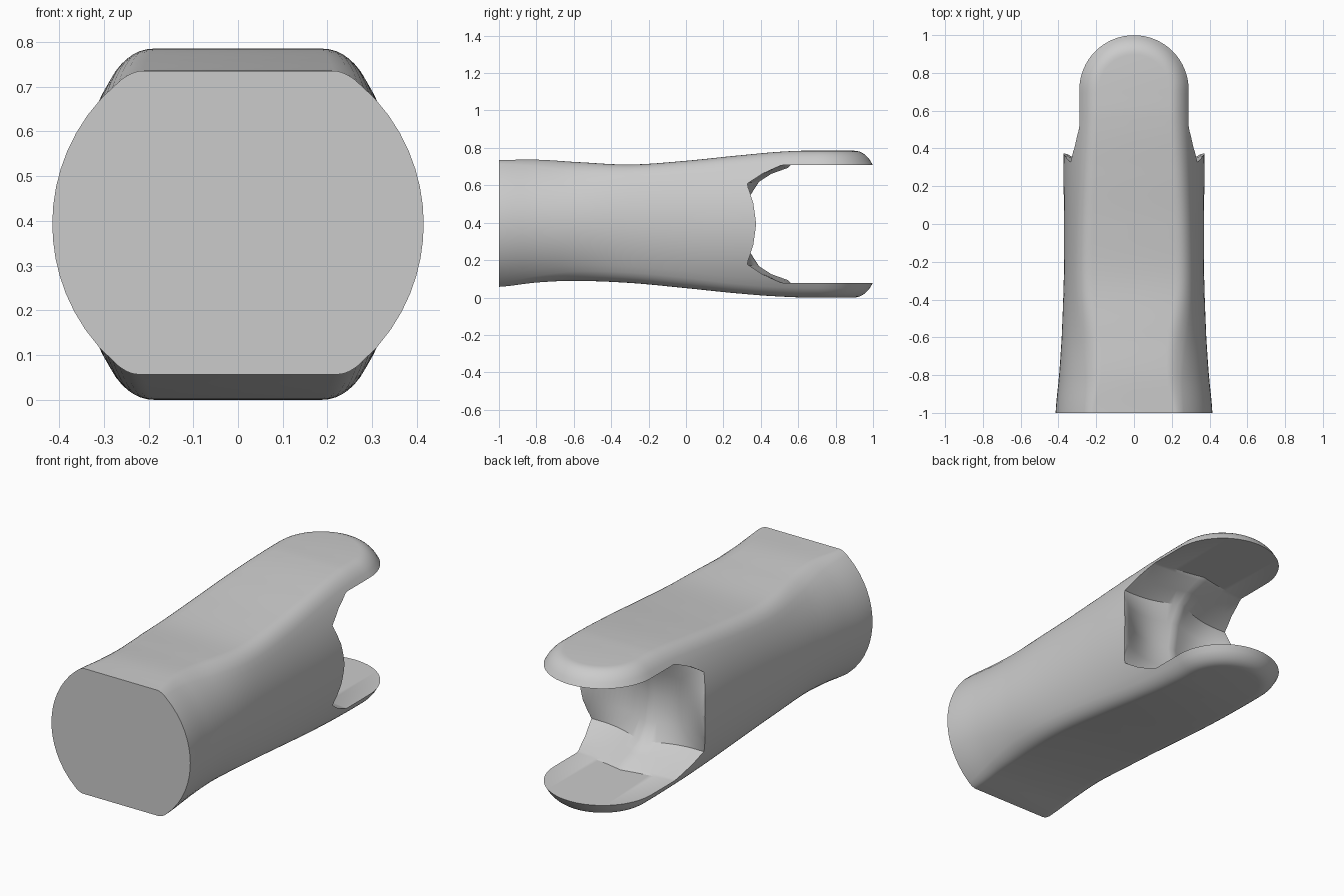
import bpy, bmesh, math

if "Cube" in bpy.data.objects:
    bpy.data.objects.remove(bpy.data.objects["Cube"])

MID = 0.393      # height of the centre line
PIVOT = 0.71     # y of the hinge axis
EDGE = 0.36      # half width where the socket meets the outside

grey = bpy.data.materials.new("light_grey")
grey.use_nodes = True
grey.diffuse_color = (0.6, 0.6, 0.6, 1)
grey.node_tree.nodes["Principled BSDF"].inputs["Base Color"].default_value = (0.6, 0.6, 0.6, 1)

# Body stations: y, half width, top height, bottom height, side radius, fillet
STATIONS = [
    (-1.0, 0.415, 0.342, 0.336, 0.415, 0.02),
    (-0.8, 0.397, 0.344, 0.313, 0.41, 0.035),
    (-0.6, 0.383, 0.332, 0.304, 0.44, 0.05),
    (-0.3, 0.372, 0.318, 0.315, 0.56, 0.055),
    (0.0, 0.37, 0.338, 0.343, 0.62, 0.055),
    (0.3, 0.374, 0.368, 0.373, 0.626, 0.05),
    (0.55, 0.375, 0.389, 0.39, 0.626, 0.05),
    (PIVOT, 0.375, 0.392, 0.393, 0.626, 0.05),
]


def smooth_stations(rows, steps=8):
    """Catmull-Rom interpolation between the stations."""
    out = []
    for i in range(len(rows) - 1):
        quad = [rows[max(i - 1, 0)], rows[i], rows[i + 1], rows[min(i + 2, len(rows) - 1)]]
        for s in range(steps):
            t = s / steps
            row = [0.5 * (2 * b + (c - a) * t + (2 * a - 5 * b + 4 * c - d) * t * t
                          + (3 * b - a - 3 * c + d) * t ** 3) for a, b, c, d in zip(*quad)]
            row[0] = rows[i][0] + (rows[i + 1][0] - rows[i][0]) * t
            out.append(row)
    return out + [rows[-1]]


def half_section(w, top, bottom, radius, f):
    """Half outline: flat, fillet, bulging side, fillet, flat."""
    def side(z):
        return w - radius + math.sqrt(radius ** 2 - z ** 2)

    def corner(h):
        a, b, c = (side(h) - f, h), (side(h), h), (side(h - f), h - f)
        ts = [i / 6 for i in range(7)]
        return [tuple((1 - t) ** 2 * p + 2 * t * (1 - t) * q + t * t * r
                      for p, q, r in zip(a, b, c)) for t in ts]

    upper = [(0, top)] + corner(top)
    lower = [(0, bottom)] + corner(bottom)
    z0, z1 = top - f, f - bottom
    sides = [z0 + (z1 - z0) * i / 16 for i in range(1, 16)]
    return upper + [(side(z), z) for z in sides] + [(x, -z) for x, z in reversed(lower)]


def make_object(name, bm):
    bmesh.ops.recalc_face_normals(bm, faces=bm.faces)
    mesh = bpy.data.meshes.new(name)
    bm.to_mesh(mesh)
    bm.free()
    mesh.materials.append(grey)
    ob = bpy.data.objects.new(name, mesh)
    bpy.context.collection.objects.link(ob)
    return ob


def skin(bm, rings, closed):
    """Join neighbouring rows of points with quads."""
    rows = [[bm.verts.new(p) for p in ring] for ring in rings]
    n = len(rows[0])
    for a, b in zip(rows, rows[1:]):
        for i in range(n if closed else n - 1):
            j = (i + 1) % n
            bm.faces.new((a[i], a[j], b[j], b[i]))
    return rows


# Body: sweep the half outline up one side, round the tip and down the other
rows = smooth_stations(STATIONS)
right = [[(x, r[0], MID + z) for x, z in half_section(*r[1:])] for r in rows]
left = [[(-x, y, z) for x, y, z in ring] for ring in reversed(right)]
tip_outline = half_section(*rows[-1][1:])
tip = []
for k in range(1, 32):
    a = math.pi * k / 32
    tip.append([(x * math.cos(a), PIVOT + x * math.sin(a), MID + z) for x, z in tip_outline])
bm = bmesh.new()
skin(bm, right + tip + left, False)
bmesh.ops.remove_doubles(bm, verts=bm.verts, dist=0.0002)
bmesh.ops.holes_fill(bm, edges=[e for e in bm.edges if e.is_boundary], sides=0)
body = make_object("forked_link", bm)

# Socket: side profiles (y, height) at the outside and at the central ridge
OUTER = [(0.375, 0), (0.362, 0.11), (0.33, 0.215), (0.41, 0.268), (0.5, 0.314), (1.3, 0.315)]
RIDGE = [(0.31, 0), (0.335, 0.14), (0.39, 0.225), (0.455, 0.268), (0.545, 0.3), (1.3, 0.315)]


def socket_ring(x):
    t = min(abs(x) / EDGE, 1)
    hollow = 0.05 * math.sin(math.pi * t)
    pts = []
    for i, (o, r) in enumerate(zip(OUTER, RIDGE)):
        y = r[0] + (o[0] - r[0]) * t - hollow * (1 - i / 5)
        pts.append((y, r[1] + (o[1] - r[1]) * t))
    # The flat prong face starts just past the last curved point
    pts.insert(5, (pts[4][0] + 0.015, 0.315))
    loop = [(y, -z) for y, z in reversed(pts[1:])] + pts
    return [(x, y, MID + z) for y, z in loop]


bm = bmesh.new()
rings = skin(bm, [socket_ring(0.5 * i / 20) for i in range(-20, 21)], True)
bm.faces.new(rings[0])
bm.faces.new(rings[-1])
bmesh.ops.triangulate(bm, faces=bm.faces)
cutter = make_object("socket_cutter", bm)
cutter.hide_render = True

# Cut the socket between the prongs
cut = body.modifiers.new("socket", "BOOLEAN")
cut.operation = "DIFFERENCE"
cut.solver = "EXACT"
cut.object = cutter
bpy.ops.object.select_all(action="DESELECT")
bpy.context.view_layer.objects.active = body
body.select_set(True)
bpy.ops.object.modifier_apply(modifier=cut.name)
bpy.data.objects.remove(cutter)
bpy.ops.object.shade_smooth_by_angle(angle=math.radians(30))
